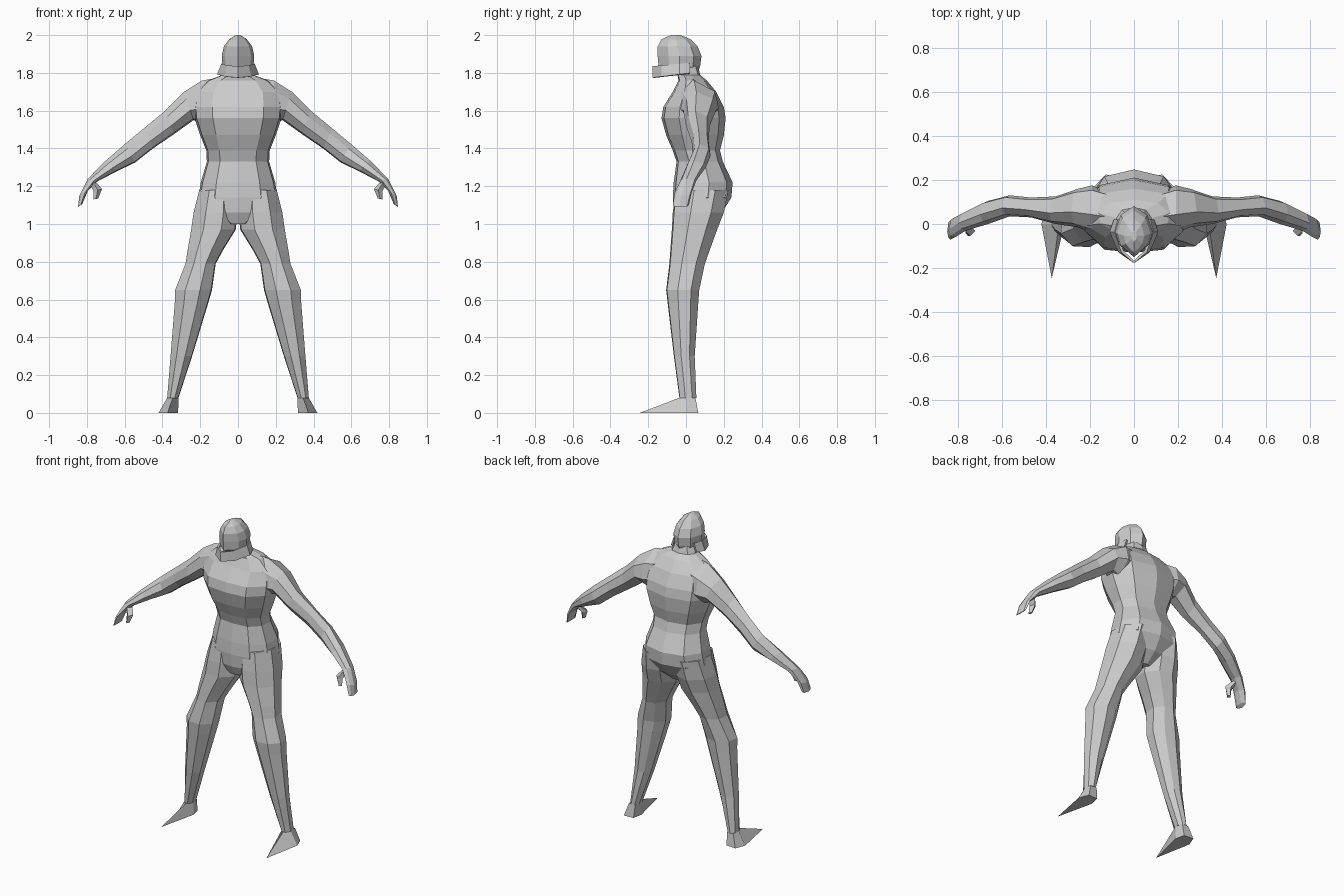
import bpy, bmesh

# Unit cross-sections: half profile (front to back) and a full ring
HALF = [(0, -1), (.58, -.92), (.95, -.45), (1, .2), (.68, .8), (0, 1)]
BODY = HALF + [(-x, y) for x, y in HALF[-2:0:-1]]
HEX = [(0, -1), (.8, -.5), (1, .0), (.7, .65), (0, 1), (-.7, .65), (-1, .0), (-.8, -.5)]
LIMB = [(-.35, -1), (.45, -.95), (1, -.3), (.9, .5), (.2, 1), (-.5, .85), (-1, .3), (-.95, -.45)]
ARM = [(-1, -.2), (-.5, -.8), (.3, -1), (.9, -.5), (1, .3), (.3, 1), (-.5, .8)]
DIAMOND = [(-1, 0), (0, -1), (1, 0), (0, 1)]


def make(name, verts, faces, mirror=False):
    me = bpy.data.meshes.new(name)
    me.from_pydata(verts, [], faces)
    bm = bmesh.new()
    bm.from_mesh(me)
    bmesh.ops.recalc_face_normals(bm, faces=bm.faces)
    bm.to_mesh(me)
    bm.free()
    ob = bpy.data.objects.new(name, me)
    bpy.context.collection.objects.link(ob)
    if mirror:
        m = ob.modifiers.new("Mirror", 'MIRROR')
        m.use_mirror_merge = False
    return ob


def loft(name, rings, mirror=False):
    n = len(rings[0])
    verts = [p for r in rings for p in r]
    faces = [(i * n + j, i * n + (j + 1) % n, (i + 1) * n + (j + 1) % n, (i + 1) * n + j)
             for i in range(len(rings) - 1) for j in range(n)]
    faces += [tuple(range(n)), tuple(range(len(verts) - n, len(verts)))]
    return make(name, verts, faces, mirror)


def level_ring(shape, z, x0, x1, y0, y1):
    # horizontal ring filling a box
    return [((x0 + x1) / 2 + u * (x1 - x0) / 2, (y0 + y1) / 2 + v * (y1 - y0) / 2, z)
            for u, v in shape]


def slant_ring(shape, tx, tz, bx, bz, y0, y1):
    # ring spanning an upper and a lower outline point
    return [((tx + bx) / 2 + u * (bx - tx) / 2, (y0 + y1) / 2 + v * (y1 - y0) / 2,
             (tz + bz) / 2 + u * (bz - tz) / 2) for u, v in shape]


# Torso with neck: z, half width, front, back
torso = [(1.0, .06, -.04, .12), (1.06, .15, -.065, .19), (1.14, .21, -.07, .24),
         (1.22, .197, -.065, .247), (1.33, .165, -.05, .195), (1.39, .168, -.07, .18),
         (1.47, .2, -.105, .2), (1.56, .23, -.13, .21), (1.62, .235, -.12, .2),
         (1.70, .225, -.07, .16), (1.76, .16, -.04, .11), (1.79, .08, -.045, .075),
         (1.85, .055, -.08, .06)]
loft("torso", [level_ring(BODY, z, -w, w, f, b) for z, w, f, b in torso])

# Legs: z, inner, outer, front, back
leg = [(1.18, .01, .205, -.055, .225), (1.06, .002, .235, -.07, .2),
       (.97, .012, .248, -.075, .165), (.86, .08, .267, -.083, .125),
       (.79, .118, .278, -.088, .1), (.65, .138, .333, -.105, .07),
       (.58, .158, .335, -.097, .065), (.3, .243, .357, -.064, .046),
       (.08, .315, .375, -.035, .055)]
loft("legs", [level_ring(LIMB, *r) for r in leg], True)

# Feet: ankle ring down to a pointed sole
ankle = [(.345, -.035, .08), (.375, 0, .08), (.37, .05, .08), (.325, .05, .08), (.315, 0, .08)]
sole = [(.373, -.245, 0), (.42, .0, 0), (.395, .065, 0), (.33, .06, 0), (.317, 0, 0)]
loft("feet", [ankle, sole], True)

# Arms with mitten hands: upper outline, lower outline, front, back
arm = [(.10, 1.775, .15, 1.52, -.05, .15), (.19, 1.76, .19, 1.53, -.045, .175),
       (.285, 1.70, .235, 1.55, -.015, .16), (.385, 1.6, .34, 1.475, .0, .125),
       (.5, 1.505, .45, 1.40, .03, .12), (.597, 1.425, .545, 1.325, .035, .13),
       (.7, 1.335, .64, 1.28, .0, .105), (.795, 1.24, .745, 1.225, -.03, .055),
       (.84, 1.15, .795, 1.175, -.06, .03), (.847, 1.09, .825, 1.105, -.07, .015)]
loft("arms", [slant_ring(ARM, *r) for r in arm], True)
thumb = [(.79, 1.225, .745, 1.215, -.03, .02), (.765, 1.175, .72, 1.185, -.055, -.01),
         (.765, 1.13, .74, 1.135, -.055, -.025)]
loft("thumbs", [slant_ring(DIAMOND, *r) for r in thumb], True)

# Helmeted head: z, half width, front, back
head = [(1.80, .065, -.10, .06), (1.835, .082, -.145, .075), (1.89, .086, -.15, .082),
        (1.94, .075, -.15, .062), (1.978, .047, -.13, .025), (2.0, .012, -.08, -.03)]
loft("helmet", [level_ring(HEX, z, -w, w, f, b) for z, w, f, b in head])

# Flared chin guard wrapped around the front of the face
rim = [(.075, .02), (.092, -.035), (.058, -.125), (0, -.172)]
rim += [(-x, y) for x, y in rim[-2::-1]]
top = [(x * .9, y, 1.85 + y * .09) for x, y in rim]
low = [(x * 1.14, y, 1.795 + y * .12) for x, y in rim]
n = len(rim)
guard = make("chin_guard", top + low, [(i, i + 1, n + i + 1, n + i) for i in range(n - 1)])
s = guard.modifiers.new("Thickness", 'SOLIDIFY')
s.thickness = .012
s.offset = 0
